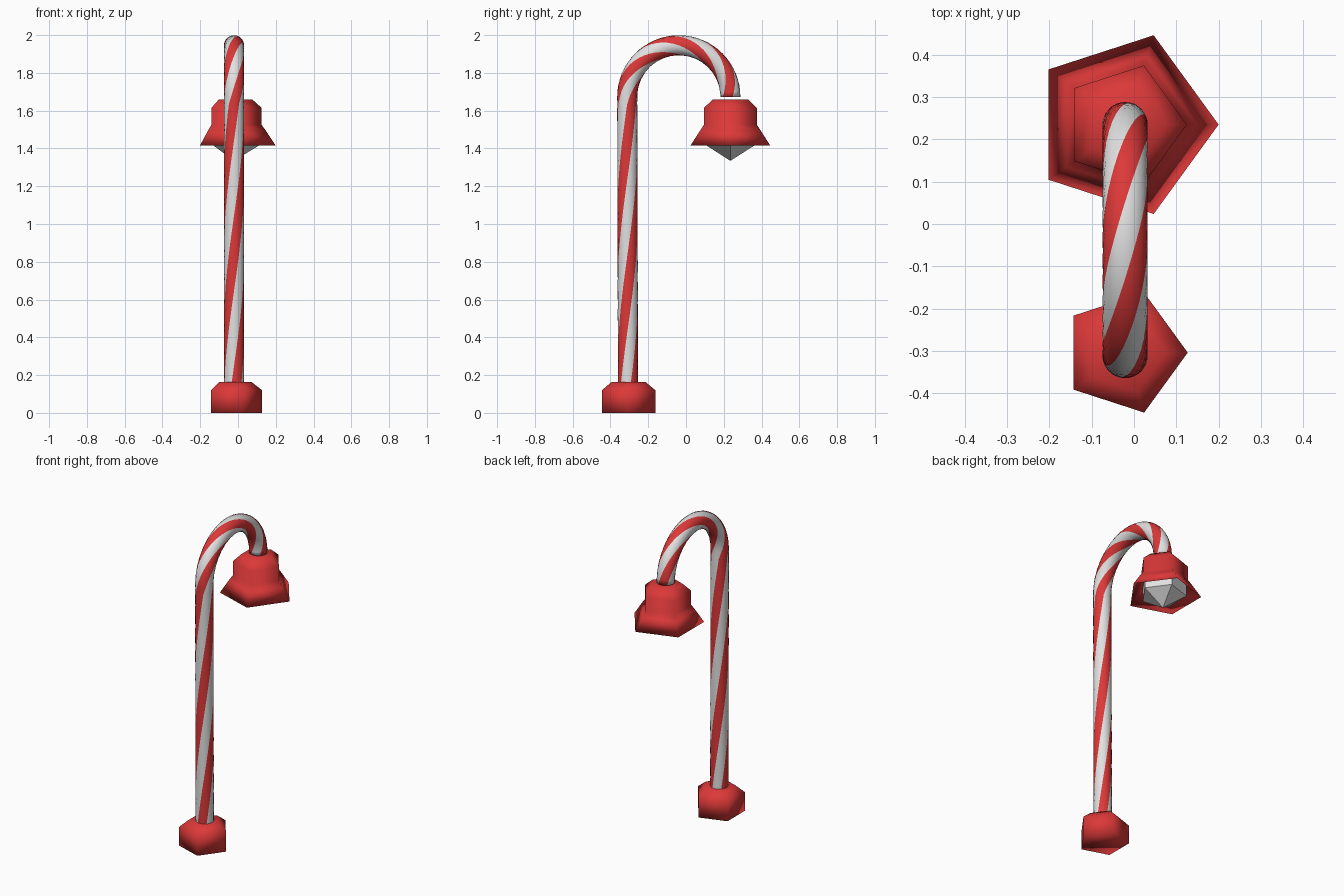
import bpy
import bmesh
from math import sin, cos, pi, radians

if "Cube" in bpy.data.objects:
    bpy.data.objects.remove(bpy.data.objects["Cube"])

CENTER_X = -0.022
POLE_Y, LAMP_Y = -0.307, 0.235


def material(name, rgb):
    mat = bpy.data.materials.new(name)
    mat.use_nodes = True
    color = (*rgb, 1)
    mat.diffuse_color = color
    mat.node_tree.nodes["Principled BSDF"].inputs["Base Color"].default_value = color
    return mat


red = material("candy_red", (0.72, 0.04, 0.04))
white = material("candy_white", (0.75, 0.75, 0.75))


def finish(name, bm, mats, smooth):
    bmesh.ops.recalc_face_normals(bm, faces=bm.faces)
    for face in bm.faces:
        face.smooth = smooth
    mesh = bpy.data.meshes.new(name)
    bm.to_mesh(mesh)
    bm.free()
    for mat in mats:
        mesh.materials.append(mat)
    obj = bpy.data.objects.new(name, mesh)
    bpy.context.collection.objects.link(obj)
    return obj


def skin(bm, rings, color_rule=lambda i: 0):
    """Join closed rings of vertices with quads and cap both ends."""
    n = len(rings[0])
    for low, high in zip(rings, rings[1:]):
        for i in range(n):
            j = (i + 1) % n
            face = bm.faces.new((low[i], low[j], high[j], high[i]))
            face.material_index = color_rule(i)
    for ring in (rings[0], rings[-1]):
        bm.faces.new(ring)


def pentagon_part(name, y, profile, mat, smooth=True):
    """Five-sided turned part with a corner towards +x; profile is (radius, z)."""
    bm = bmesh.new()
    rings = []
    for r, z in profile:
        angles = [2 * pi * k / 5 for k in range(5)]
        rings.append([bm.verts.new((CENTER_X + r * cos(a), y + r * sin(a), z))
                      for a in angles])
    skin(bm, rings)
    return finish(name, bm, [mat], smooth)


# Foot block
pentagon_part("base", POLE_Y + 0.003,
              [(0.149, 0), (0.149, 0.12), (0.095, 0.163)], red)

# Lamp shade with flared skirt and hollow underside
pentagon_part("lamp_shade", LAMP_Y,
              [(0.097, 1.66), (0.147, 1.615), (0.147, 1.525), (0.17, 1.493),
               (0.222, 1.415), (0.147, 1.5)], red)

# Faceted bulb
pentagon_part("bulb", LAMP_Y,
              [(0.137, 1.51), (0.137, 1.418), (0.001, 1.335)], white, smooth=False)

# Striped cane: the tube's own edges twist, so stripes follow columns of faces
RADIUS, BEND, BEND_Z, BEND_Y = 0.0535, 0.273, 1.673, -0.038
START_Z, SIDES = 0.1, 18


def twist(s):
    rate = 151 if s < 1.64 else 390
    return radians(180 + (s - 1.64) * rate)


def path(s):
    """Centre (y, z) and outward direction (y, z) at length s."""
    if s < BEND_Z:
        lean = (s - START_Z) / (BEND_Z - START_Z)
        return (POLE_Y + lean * (BEND_Y - BEND - POLE_Y), s), (-1, 0)
    a = (s - BEND_Z) / BEND
    out = (-cos(a), sin(a))
    return (BEND_Y + BEND * out[0], BEND_Z + BEND * out[1]), out


bm = bmesh.new()
steps = [START_Z + (BEND_Z - START_Z) * k / 40 for k in range(40)]
steps += [BEND_Z + BEND * pi * k / 32 for k in range(33)]
rings = []
for s in steps:
    (y, z), (oy, oz) = path(s)
    ring = []
    for i in range(SIDES):
        phi = 2 * pi * (i - 1.5) / SIDES + twist(s)
        r = RADIUS * cos(phi)
        ring.append(bm.verts.new((CENTER_X + 0.001 + RADIUS * sin(phi),
                                  y + r * oy, z + r * oz)))
    rings.append(ring)
skin(bm, rings, lambda i: (i // 3) % 2)
finish("striped_cane", bm, [white, red], True)
